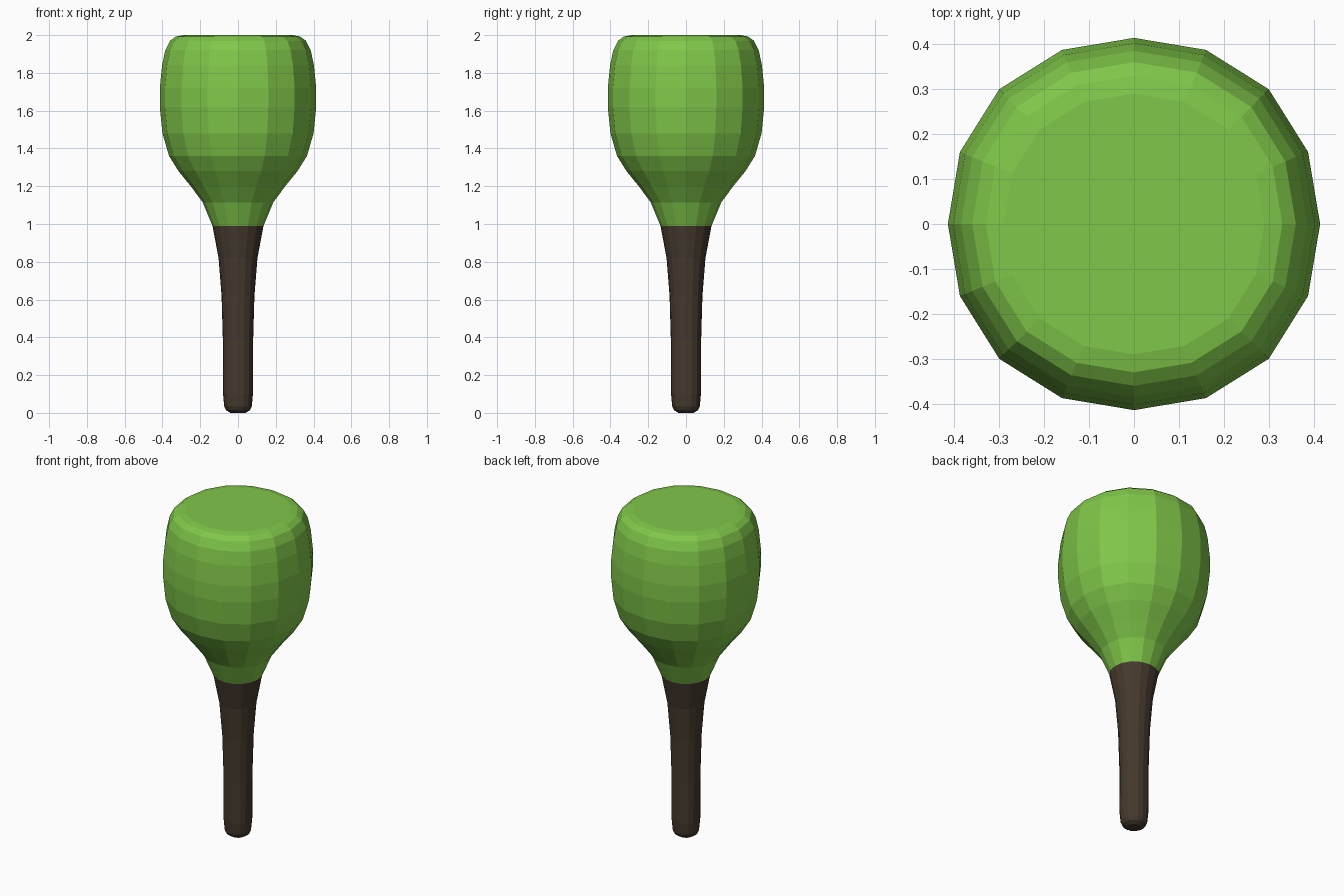
import bpy
import bmesh
import math

SIDES = 16

cube = bpy.data.objects.get("Cube")
if cube:
    bpy.data.objects.remove(cube, do_unlink=True)


def make_material(name, color):
    mat = bpy.data.materials.new(name)
    mat.use_nodes = True
    mat.diffuse_color = color
    mat.node_tree.nodes["Principled BSDF"].inputs["Base Color"].default_value = color
    return mat


def ring(bm, radius, z):
    """One horizontal ring, slightly fuller on the diagonals."""
    verts = []
    for i in range(SIDES):
        a = math.tau * i / SIDES
        r = radius * (1 + 0.012 * (1 - math.cos(4 * a)))
        verts.append(bm.verts.new((r * math.cos(a), r * math.sin(a), z)))
    return verts


def lathe(name, profile, mat, cap_bottom=False, cap_top=False):
    """Turn a list of (radius, height) pairs into a faceted body."""
    bm = bmesh.new()
    rings = [ring(bm, r, z) for r, z in profile]
    for low, high in zip(rings, rings[1:]):
        for i in range(SIDES):
            j = (i + 1) % SIDES
            bm.faces.new((low[i], low[j], high[j], high[i]))
    if cap_bottom:
        bm.faces.new(rings[0][::-1])
    if cap_top:
        bm.faces.new(rings[-1])
    mesh = bpy.data.meshes.new(name)
    bm.to_mesh(mesh)
    bm.free()
    mesh.materials.append(mat)
    obj = bpy.data.objects.new(name, mesh)
    bpy.context.collection.objects.link(obj)
    return obj


leaf_green = make_material("leaf green", (0.216, 0.57, 0.067, 1))
bark_brown = make_material("bark brown", (0.060, 0.041, 0.027, 1))

# Trunk: rounded foot, slim shaft, flare at the top
lathe("trunk",
      [(0.04, 0), (0.063, 0.014), (0.073, 0.035), (0.079, 0.1), (0.08, 0.38),
       (0.087, 0.62), (0.103, 0.82), (0.135, 0.99)],
      bark_brown, cap_bottom=True)

# Crown: flared neck, full body, rounded rim and flat top
lathe("crown",
      [(0.135, 0.99), (0.187, 1.115), (0.25, 1.2), (0.315, 1.28), (0.365, 1.36),
       (0.4, 1.48), (0.414, 1.62), (0.414, 1.72), (0.402, 1.84), (0.385, 1.92),
       (0.36, 1.97), (0.33, 1.992), (0.29, 2)],
      leaf_green, cap_top=True)
